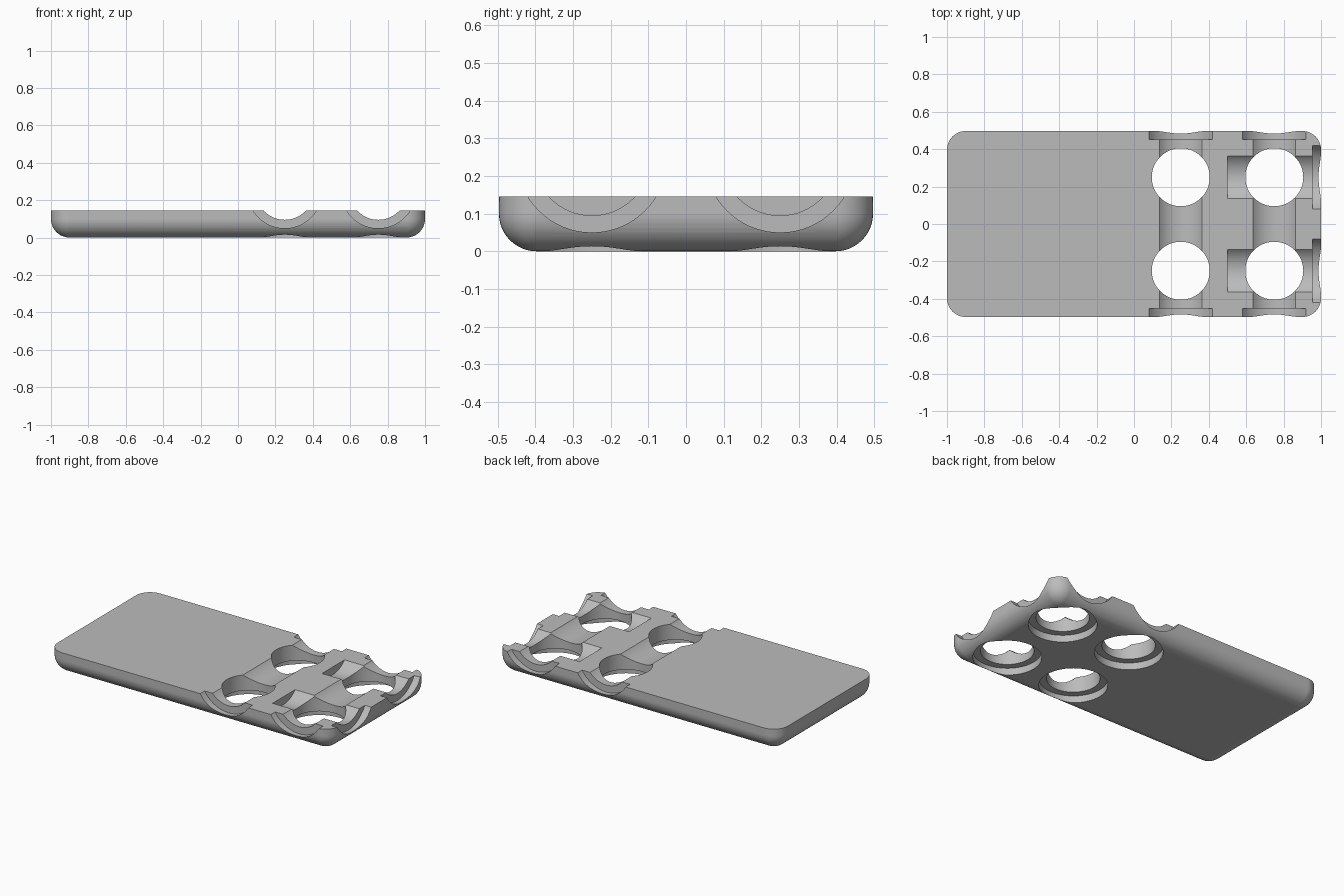
import bpy, bmesh, math
from mathutils import Matrix, Vector

if "Cube" in bpy.data.objects:
    bpy.data.objects.remove(bpy.data.objects["Cube"])

HX, HY, H = 1.0, 0.497, 0.145      # half length, half width, height
R = 0.1                            # rounding of corners and lower edge
HOLE, BORE, DEPTH = 0.155, 0.2, 0.045
AXIS_Z = 0.25                      # height of the side hole axes
SEG = 12

grey = bpy.data.materials.new("plain grey")
grey.diffuse_color = (0.5, 0.5, 0.5, 1)
grey.use_nodes = True
grey.node_tree.nodes["Principled BSDF"].inputs["Base Color"].default_value = grey.diffuse_color


def to_object(bm, name):
    mesh = bpy.data.meshes.new(name)
    bm.to_mesh(mesh)
    bm.free()
    ob = bpy.data.objects.new(name, mesh)
    bpy.context.collection.objects.link(ob)
    return ob


def outline(bm, r, z):
    """One ring of a rounded rectangle with corner radius r."""
    ring = []
    for i, (sx, sy) in enumerate([(1, 1), (-1, 1), (-1, -1), (1, -1)]):
        for k in range(SEG + 1):
            a = math.pi / 2 * (i + k / SEG)
            ring.append(bm.verts.new((sx * (HX - R) + r * math.cos(a),
                                      sy * (HY - R) + r * math.sin(a), z)))
    return ring


# beam body: rounded lower half of a block, flat on top
bm = bmesh.new()
rings = []
for k in range(SEG + 1):
    a = math.pi / 2 * k / SEG
    rings.append(outline(bm, R * math.sin(a), R * (1 - math.cos(a))))
rings.append(outline(bm, R, H))
for lo, hi in zip(rings, rings[1:]):
    n = len(lo)
    for i in range(n):
        j = (i + 1) % n
        bm.faces.new((lo[i], lo[j], hi[j], hi[i]))
bm.faces.new(rings[-1])
bm.faces.new(rings[0][::-1])
bmesh.ops.remove_doubles(bm, verts=bm.verts, dist=1e-5)
bmesh.ops.dissolve_degenerate(bm, edges=bm.edges, dist=1e-6)
bmesh.ops.recalc_face_normals(bm, faces=bm.faces)
body = to_object(bm, "beam_body")
body.data.materials.append(grey)


def drill(start, end, radius):
    """Cut a round hole between two points."""
    start, end = Vector(start), Vector(end)
    d = end - start
    bm = bmesh.new()
    turn = Vector((0, 0, 1)).rotation_difference(d).to_matrix().to_4x4()
    bmesh.ops.create_cone(bm, cap_ends=True, segments=64, radius1=radius,
                          radius2=radius, depth=d.length,
                          matrix=Matrix.Translation((start + end) / 2) @ turn)
    cutter = to_object(bm, "drill_cutter")
    cutter.hide_render = True
    mod = body.modifiers.new("drill", 'BOOLEAN')
    mod.operation, mod.solver, mod.object = 'DIFFERENCE', 'EXACT', cutter
    bpy.context.view_layer.objects.active = body
    bpy.ops.object.modifier_apply(modifier=mod.name)
    bpy.data.objects.remove(cutter)


for x in (0.25, 0.75):
    # crosswise channel with a recess at each side
    drill((x, -0.7, AXIS_Z), (x, 0.7, AXIS_Z), HOLE)
    for s in (-1, 1):
        drill((x, s * (HY - DEPTH), AXIS_Z), (x, s * 0.7, AXIS_Z), BORE)
        # upright hole with a recess underneath
        drill((x, s * 0.25, -0.2), (x, s * 0.25, 0.5), HOLE)
        drill((x, s * 0.25, -0.2), (x, s * 0.25, DEPTH), BORE)
for y in (-0.25, 0.25):
    # lengthwise channel from the end face
    drill((0.5, y, AXIS_Z), (1.2, y, AXIS_Z), HOLE)
    drill((HX - DEPTH, y, AXIS_Z), (1.2, y, AXIS_Z), BORE)

# smooth rounding, crisp cut edges
bpy.ops.object.select_all(action='DESELECT')
body.select_set(True)
bpy.context.view_layer.objects.active = body
bpy.ops.object.shade_smooth_by_angle(angle=math.radians(25))
wn = body.modifiers.new("even_shading", 'WEIGHTED_NORMAL')
wn.keep_sharp = True
